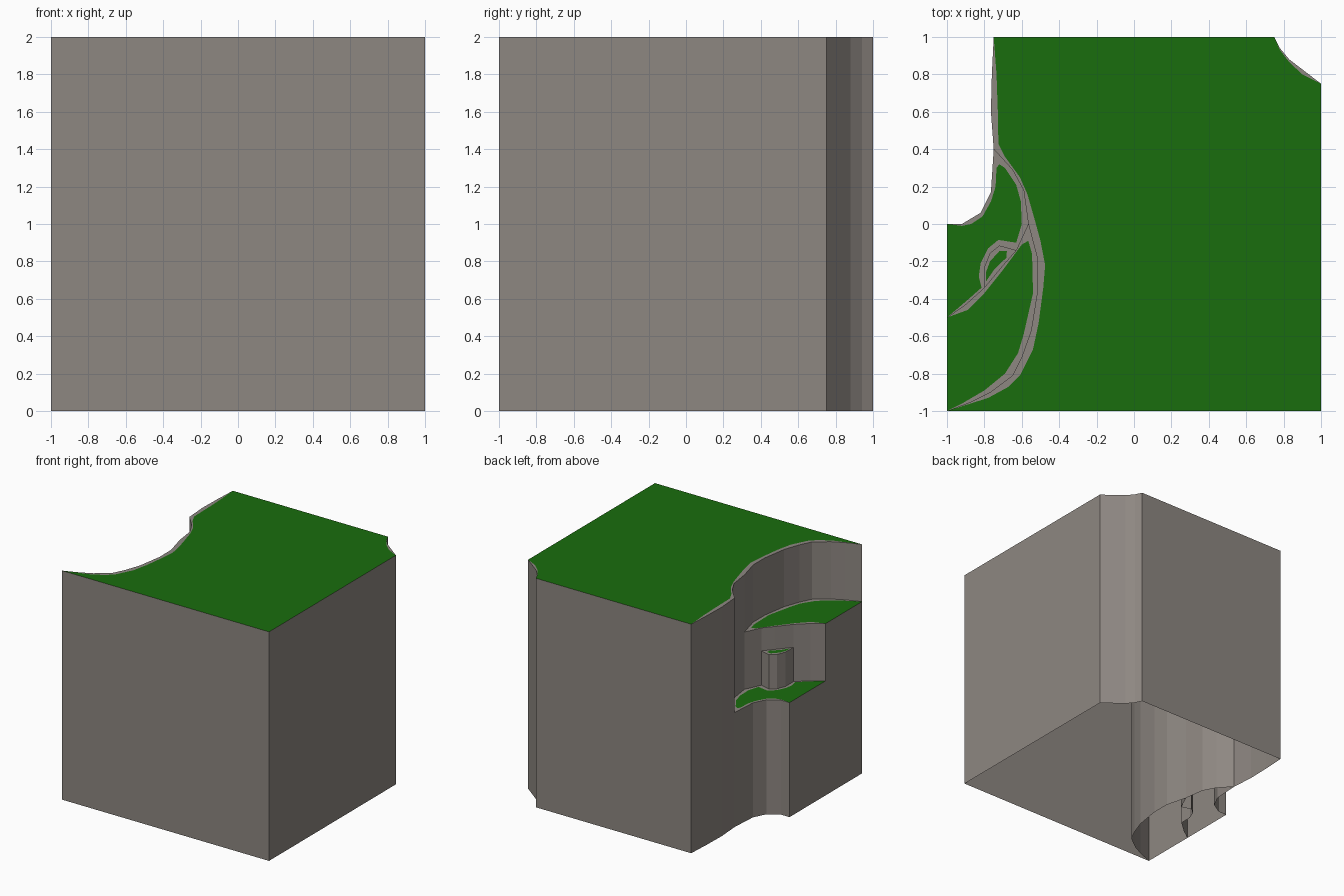
import bpy, bmesh

if "Cube" in bpy.data.objects:
    bpy.data.objects.remove(bpy.data.objects["Cube"])


def material(name, colour):
    m = bpy.data.materials.new(name)
    m.diffuse_color = (*colour, 1)
    m.use_nodes = True
    m.node_tree.nodes["Principled BSDF"].inputs["Base Color"].default_value = m.diffuse_color
    return m


grass_mat = material("grass_green", (0.010, 0.155, 0.004))
rock_mat = material("rock_brown_grey", (0.269, 0.242, 0.221))


def unique(points):
    out = []
    for p in points:
        if p not in out:
            out.append(p)
    return out


def cap(bm, points, z):
    """Flat upward-facing polygon."""
    f = bm.faces.new([bm.verts.new((x, y, z)) for x, y in unique(points)])
    f.normal_update()
    if f.normal.z < 0:
        f.normal_flip()


def finish(name, bm, mat):
    bmesh.ops.remove_doubles(bm, verts=bm.verts, dist=0.0005)
    me = bpy.data.meshes.new(name)
    bm.to_mesh(me)
    bm.free()
    ob = bpy.data.objects.new(name, me)
    bpy.context.collection.objects.link(ob)
    me.materials.append(mat)


def tier(name, z, wall, rims, grass):
    """Open-bottomed rock wall, bare rock rims (edge, grass line) and a grass top."""
    bm = bmesh.new()
    for a, b in zip(wall, wall[1:]):
        bm.faces.new([bm.verts.new(c) for c in
                      ((*a, 0), (*b, 0), (*b, z), (*a, z))])
    for edge, line in rims:
        cap(bm, edge + line[::-1], z)
    finish(name + "_rock", bm, rock_mat)
    bm = bmesh.new()
    cap(bm, grass, z)
    finish(name + "_grass", bm, grass_mat)


# Cliff lines seen from above, running back to front
back_edge = [(-.75, 1), (-.76, .8), (-.765, .6), (-.75, .4)]
upper_cliff = [(-.75, .4), (-.65, .29), (-.59, .18), (-.565, 0)]
lower_cliff = [(-.565, 0), (-.515, -.19), (-.515, -.35), (-.55, -.57), (-.6, -.71),
               (-.65, -.81), (-.77, -.9), (-.87, -.95), (-1, -1)]
cliff = back_edge + upper_cliff[1:] + lower_cliff[1:]
ledge_a = [(-.565, 0), (-.63, -.14)]
ledge_b = [(-.63, -.14), (-.7, -.22), (-.8, -.34)]
ledge_c = [(-.8, -.34), (-.9, -.43), (-1, -.5)]
ledge = ledge_a + ledge_b[1:] + ledge_c[1:]
foot = [(-.75, .4), (-.765, .17), (-.82, .06), (-.92, 0), (-1, 0)]
pillar = [(-.63, -.14), (-.72, -.115), (-.77, -.155), (-.8, -.23), (-.805, -.34)]
pillar[-1] = ledge_b[-1]
notch = [(1, .75), (.83, .88), (.78, .94), (.75, 1)]

# Plateau
top_line = [(-.75, 1), (-.735, .8), (-.728, .6), (-.725, .43), (-.69, .36), (-.61, .25),
            (-.57, .16), (-.53, .02), (-.5, -.09), (-.475, -.22), (-.485, -.34),
            (-.51, -.53), (-.54, -.67), (-.61, -.81), (-.67, -.87), (-.78, -.93), (-1, -1)]
notch_line = [(1, .75), (.9, .8), (.83, .865), (.777, .935), (.75, 1)]
front = [(-1, -1), (1, -1)]
tier("plateau", 2.0, cliff + front[1:] + notch + [(-.75, 1)],
     [(cliff, top_line), (notch, notch_line)], top_line + front + notch_line)

# Middle ledge
mid_line = [(-1, -.5), (-.89, -.46), (-.8, -.37), (-.7, -.245), (-.6, -.11), (-.565, -.09),
            (-.545, -.16), (-.54, -.37), (-.59, -.59), (-.62, -.69), (-.69, -.8),
            (-.8, -.89), (-.92, -.96), (-1, -1)]
tier("middle_ledge", 1.5, ledge + [(-1, -1)],
     [(ledge[::-1] + lower_cliff[1:], mid_line)], mid_line)

# Low ledge
low_line = [(-1, 0), (-.92, -.01), (-.87, 0), (-.81, .04), (-.765, .12), (-.74, .2),
            (-.735, .3), (-.72, .32), (-.69, .3), (-.63, .21), (-.605, .12), (-.6, 0),
            (-.63, -.1), (-.725, -.085), (-.78, -.13), (-.82, -.21), (-.83, -.28),
            (-.815, -.34), (-.9, -.415), (-1, -.5)]
low_edge = foot[::-1] + upper_cliff[1:] + ledge_a[1:] + pillar[1:] + ledge_c[1:]
tier("low_ledge", 1.0, foot + [(-1, -.5)], [(low_edge, low_line)], low_line)

# Small stone step between the ledges
step_out = [(-.68, -.145), (-.72, -.145), (-.77, -.2), (-.792, -.26), (-.79, -.305)]
step_in = [(-.68, -.145), (-.682, -.18), (-.745, -.24), (-.79, -.305)]
tier("stone_step", 1.3, pillar,
     [(pillar, step_out), (ledge_b, step_in)], step_out + step_in[::-1])
